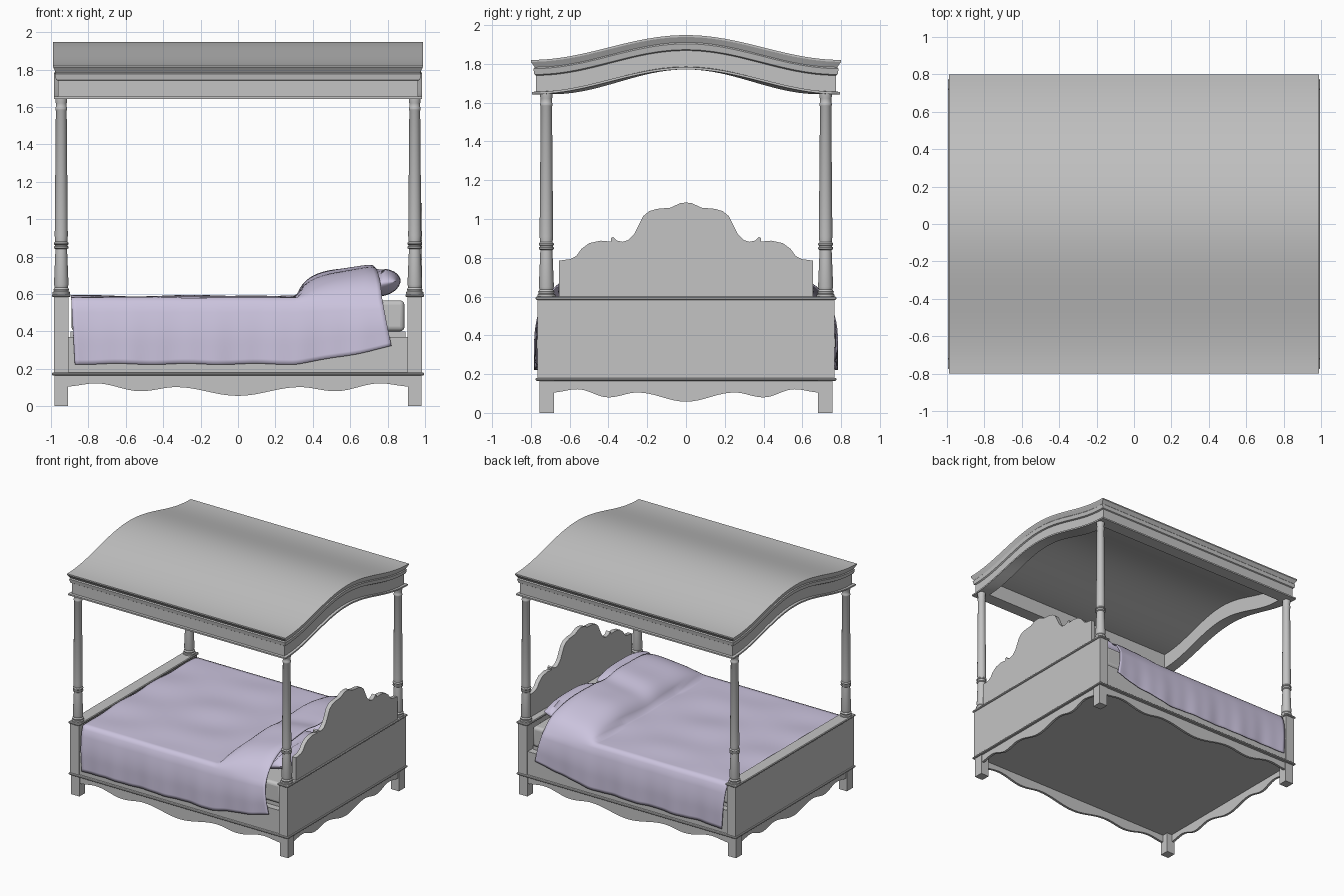
import bpy, bmesh, math

if "Cube" in bpy.data.objects:
    bpy.data.objects.remove(bpy.data.objects["Cube"])

def material(name, rgb):
    m = bpy.data.materials.new(name)
    m.diffuse_color = (*rgb, 1)
    m.use_nodes = True
    m.node_tree.nodes["Principled BSDF"].inputs["Base Color"].default_value = m.diffuse_color
    return m

GREY = material("grey wood", (0.55, 0.55, 0.55))
LILAC = material("lilac cloth", (0.60, 0.55, 0.73))

def make(name, verts, faces, mat=GREY, smooth=None):
    me = bpy.data.meshes.new(name)
    me.from_pydata(verts, [], faces)
    bm = bmesh.new()
    bm.from_mesh(me)
    bmesh.ops.remove_doubles(bm, verts=bm.verts, dist=1e-5)
    bmesh.ops.recalc_face_normals(bm, faces=bm.faces)
    bm.to_mesh(me)
    bm.free()
    me.materials.append(mat)
    ob = bpy.data.objects.new(name, me)
    bpy.context.collection.objects.link(ob)
    if smooth:
        bpy.ops.object.select_all(action='DESELECT')
        ob.select_set(True)
        bpy.context.view_layer.objects.active = ob
        bpy.ops.object.shade_smooth_by_angle(angle=math.radians(smooth))
    return ob

def box(name, x0, x1, y0, y1, z0, z1, bevel=0, segs=1):
    v = [(x, y, z) for x in (x0, x1) for y in (y0, y1) for z in (z0, z1)]
    f = [(0, 1, 3, 2), (4, 6, 7, 5), (0, 4, 5, 1), (2, 3, 7, 6), (0, 2, 6, 4), (1, 5, 7, 3)]
    ob = make(name, v, f, smooth=35 if segs > 1 else None)
    if bevel:
        b = ob.modifiers.new("bevel", 'BEVEL')
        b.width, b.segments = bevel, segs
    return ob

def plate(name, outline, axis, a, b):
    """Extrude an (u, z) outline between a and b along the x or y axis."""
    n = len(outline)
    put = (lambda u, z, d: (d, u, z)) if axis == 'x' else (lambda u, z, d: (u, d, z))
    v = [put(u, z, d) for d in (a, b) for u, z in outline]
    f = [tuple(range(n)), tuple(range(n, 2 * n))]
    f += [(i, (i + 1) % n, n + (i + 1) % n, n + i) for i in range(n)]
    return make(name, v, f, smooth=30)

def lathe(name, cx, cy, prof, n=24):
    v = [(cx + r * math.cos(2 * math.pi * k / n), cy + r * math.sin(2 * math.pi * k / n), z)
         for r, z in prof for k in range(n)]
    f = [(j * n + k, j * n + (k + 1) % n, (j + 1) * n + (k + 1) % n, (j + 1) * n + k)
         for j in range(len(prof) - 1) for k in range(n)]
    f += [tuple(range(n)), tuple(range(len(v) - n, len(v)))]
    return make(name, v, f, smooth=40)

def grid_faces(nu, nv, off=0):
    return [(off + i * nv + j, off + i * nv + j + 1, off + (i + 1) * nv + j + 1, off + (i + 1) * nv + j)
            for i in range(nu - 1) for j in range(nv - 1)]

# base, mattress platform and mattress
box("bed_base", -0.95, 0.95, -0.755, 0.755, 0.165, 0.37)
box("base_moulding", -0.995, 0.995, -0.775, 0.775, 0.165, 0.18, 0.004)
box("mattress_platform", -0.895, 0.895, -0.70, 0.70, 0.37, 0.40)
box("mattress", -0.89, 0.89, -0.72, 0.72, 0.40, 0.566, 0.025, 4)

# foot and head boards with caps, feet and turned posts
POST = [(0.046, 0.598), (0.046, 0.61), (0.039, 0.615), (0.042, 0.625), (0.035, 0.635), (0.039, 0.65),
        (0.031, 0.84), (0.039, 0.845), (0.039, 0.853), (0.034, 0.856), (0.034, 0.862), (0.039, 0.866),
        (0.039, 0.873), (0.032, 0.88), (0.035, 0.91), (0.029, 1.58), (0.032, 1.585), (0.032, 1.595),
        (0.029, 1.6), (0.029, 1.62), (0.032, 1.63), (0.032, 1.652)]
for s, end in ((-1, "foot"), (1, "head")):
    xa, xb = sorted((s * 0.905, s * 0.985))
    box(end + "_board", xa, xb, -0.765, 0.765, 0.17, 0.585)
    box(end + "_board_cap", xa - 0.01, xb + 0.01, -0.775, 0.775, 0.583, 0.6, 0.005)
    for t, side in ((-1, "front"), (1, "back")):
        ya, yb = sorted((t * 0.68, t * 0.755))
        box(f"{end}_{side}_leg", xa + 0.003, xb - 0.003, ya, yb, 0, 0.17)
        lathe(f"{end}_{side}_post", s * 0.945, t * 0.72, POST)

# scalloped skirts under the base
def scallop(half, keys):
    pts = []
    for (u0, z0), (u1, z1) in zip(keys, keys[1:]):
        for k in range(8):
            t = k / 8
            pts.append((u0 + (u1 - u0) * t, z0 + (z1 - z0) * (1 - math.cos(math.pi * t)) / 2))
    pts.append(keys[-1])
    low = [(-u, z) for u, z in reversed(pts)] + pts[1:]
    return low + [(half, 0.168), (-half, 0.168)]

long_skirt = scallop(0.92, [(0, 0.055), (0.33, 0.102), (0.52, 0.08), (0.76, 0.122), (0.92, 0.105)])
end_skirt = scallop(0.69, [(0, 0.058), (0.25, 0.105), (0.40, 0.08), (0.56, 0.122), (0.69, 0.105)])
for s, a, b in ((-1, "front", "foot"), (1, "back", "head")):
    plate(a + "_skirt", long_skirt, 'y', s * 0.73, s * 0.75)
    plate(b + "_skirt", end_skirt, 'x', s * 0.955, s * 0.975)

# carved headboard panel
half = [(0, 1.085), (0.03, 1.081), (0.055, 1.07), (0.08, 1.058), (0.15, 1.052), (0.19, 1.04), (0.22, 1.015),
        (0.24, 0.975), (0.265, 0.925), (0.295, 0.893), (0.325, 0.882), (0.355, 0.888), (0.375, 0.908),
        (0.388, 0.9), (0.385, 0.883), (0.44, 0.888), (0.5, 0.875), (0.54, 0.845), (0.565, 0.81),
        (0.595, 0.793), (0.655, 0.785), (0.655, 0.595)]
plate("headboard_panel", [(-u, z) for u, z in reversed(half)] + half[1:], 'x', 0.95, 0.984)

# arched canopy: moulding rings that follow the curve at both ends
def arch(t):
    return 0.128 * (1 + math.cos(math.pi * t)) / 2

RINGS = [(0.988, 0.80, 1.82), (0.988, 0.80, 1.81), (0.981, 0.79, 1.797), (0.973, 0.78, 1.782),
         (0.979, 0.787, 1.775), (0.973, 0.782, 1.745), (0.962, 0.774, 1.74), (0.962, 0.774, 1.657),
         (0.983, 0.793, 1.655), (0.983, 0.793, 1.643), (0.89, 0.69, 1.643), (0.89, 0.69, 1.765)]
N = 41
ts = [-1 + 2 * i / (N - 1) for i in range(N)]
verts, faces = [], []
for X, Y, z in RINGS:
    verts += [(X, t * Y, z + arch(t)) for t in ts] + [(-X, t * Y, z + arch(t)) for t in reversed(ts)]
M = 2 * N
for r in range(len(RINGS) - 1):
    faces += [(r * M + i, r * M + (i + 1) % M, (r + 1) * M + (i + 1) % M, (r + 1) * M + i) for i in range(M)]
for r in (0, len(RINGS) - 1):
    faces += [(r * M + i, r * M + i + 1, r * M + M - 2 - i, r * M + M - 1 - i) for i in range(N - 1)]
make("canopy", verts, faces, smooth=25)

# blanket height: flat over the mattress, one long rise over the pillows
def dome(u, v):
    return (max(0, 1 - u ** 4) * max(0, 1 - v ** 4)) ** 0.6

def top_height(x, y):
    bump = dome((x - 0.6) / 0.28, y / 0.72) * min(1, 0.92 + 0.85 * (x - 0.6))
    bump *= 1 - 0.12 * math.exp(-(y / 0.1) ** 2)
    edge = max(0, 1 - (y / 0.73) ** 4)
    ripple = 0.005 * math.sin(7 * x + 5 * y) * math.sin(4 * x - 9 * y) + 0.003 * math.sin(13 * y - 6 * x)
    return 0.577 + 0.168 * bump + edge * (ripple + 0.007)

# two plump pillows, kept just below the blanket
for s, side in ((-1, "front"), (1, "back")):
    verts, n = [], 25
    for up in (1, 0):
        for i in range(n):
            for j in range(n):
                u, v = (math.sin(math.pi / 2 * (-1 + 2 * k / (n - 1))) for k in (i, j))
                x = 0.6 + 0.27 * u * (1 - 0.1 * v * v)
                y = s * 0.34 + 0.32 * v * (1 - 0.08 * u * u)
                mid = 0.63 + 0.15 * (x - 0.6)
                z = mid + dome(u, v) * (0.09 if up else 0.58 - mid)
                verts.append((x, y, min(z, top_height(x, y) - 0.012) if x < 0.77 else z))
    make(side + "_pillow", verts, grid_faces(n, n) + grid_faces(n, n, n * n), LILAC, 60)

# blanket draped over the mattress, pillows and side rails
nx, ntop, nside = 72, 49, 14
cols = [(-1, k / nside) for k in range(nside, 0, -1)]
cols += [(0, -0.73 + 1.46 * k / (ntop - 1)) for k in range(ntop)]
cols += [(1, k / nside) for k in range(1, nside + 1)]
verts = []
for i in range(nx):
    f = i / (nx - 1)
    for s, p in cols:
        drop = p if s else 0
        left = -0.892 + 0.02 * drop
        right = 0.77 + 0.05 * drop if s else 0.72 + 0.05 * (abs(p) / 0.73) ** 2
        x = left + (right - left) * f
        if s:
            hem = 0.225 + 0.095 * max(0, (x - 0.3) / 0.52) ** 1.2 + 0.003 * math.sin(17 * x)
            fold = 0.005 * drop * math.sin(15 * x + 2 * s) + 0.002 * drop * math.sin(41 * x)
            out = 0.012 * min(1, p * 7) + 0.033 * math.sin(min(1, p * 1.5) * math.pi / 2)
            verts.append((x, s * (0.73 + out + fold), 0.577 + (hem - 0.577) * p))
        else:
            verts.append((x, p, top_height(x, p)))
blanket = make("blanket", verts, grid_faces(nx, len(cols)), LILAC, 70)
sol = blanket.modifiers.new("thickness", 'SOLIDIFY')
sol.thickness, sol.offset = 0.006, 0
